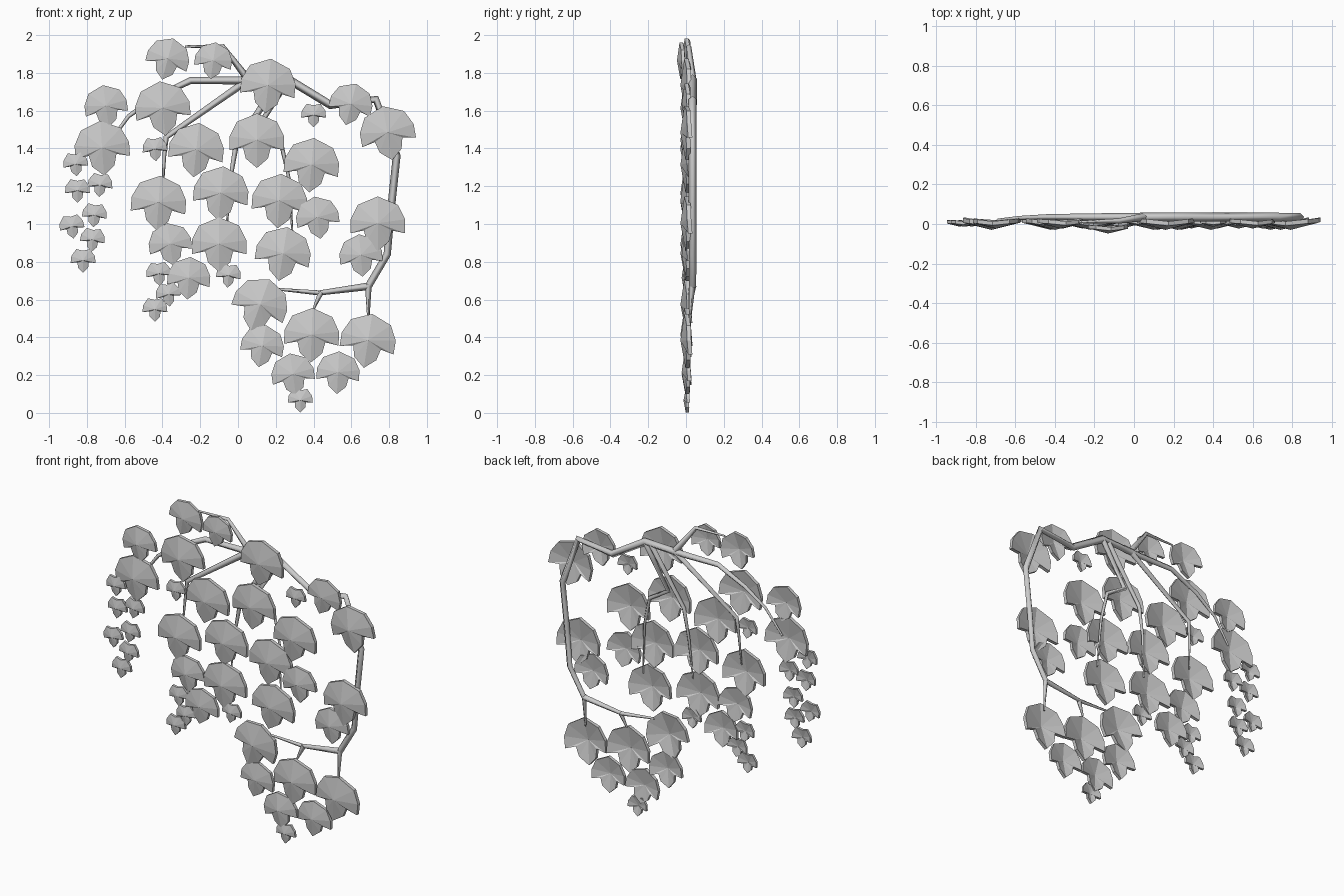
import bpy, bmesh
from math import radians
from mathutils import Matrix, Vector

if "Cube" in bpy.data.objects:
    bpy.data.objects.remove(bpy.data.objects["Cube"])

# half outlines of a leaf (x, z, depth), width 1, from stem notch to tip
BROAD = [(0, .46, -.03), (.36, .31, .01), (.49, .05, .02), (.49, -.20, .04),
         (.25, -.15, 0), (.20, -.35, .01), (0, -.52, -.01)]
SMALL = [(0, .36, -.02), (.27, .42, .01), (.46, .15, .02), (.49, -.12, .04),
         (.22, -.10, 0), (.20, -.30, .01), (0, -.50, -.01)]


def leaf(name, half, size, x, z, turn, thick, y=0.0):
    """Folded lobed leaf: front fan, matching back fan and a rim."""
    outline = half + [(-a, b, c) for a, b, c in half[-2:0:-1]]
    bm = bmesh.new()

    def fan(dy):
        ring = [bm.verts.new((a * size, c * size + dy, b * size)) for a, b, c in outline]
        mid = bm.verts.new((0, -.10 * size + dy, -.02 * size))
        return ring, mid

    front, fm = fan(0)
    back, bk = fan(thick)
    n = len(outline)
    for i in range(n):
        j = (i + 1) % n
        bm.faces.new((fm, front[i], front[j]))
        bm.faces.new((bk, back[j], back[i]))
        bm.faces.new((front[i], back[i], back[j], front[j]))
    bmesh.ops.recalc_face_normals(bm, faces=bm.faces)
    # positive turn swings the tip to the right
    bm.transform(Matrix.Translation((x, y, z)) @ Matrix.Rotation(radians(-turn), 4, 'Y'))
    me = bpy.data.meshes.new(name)
    bm.to_mesh(me)
    bm.free()
    bpy.context.collection.objects.link(bpy.data.objects.new(name, me))


def branch(name, pts, r0, r1):
    """Tapered four-sided stem; points are (x, z, y)."""
    cu = bpy.data.curves.new(name, 'CURVE')
    cu.dimensions = '3D'
    cu.bevel_depth = 1.0
    cu.bevel_resolution = 0
    cu.use_fill_caps = True
    sp = cu.splines.new('POLY')
    sp.points.add(len(pts) - 1)
    for i, (x, z, y) in enumerate(pts):
        sp.points[i].co = (x, y, z, 1)
        sp.points[i].radius = r0 + (r1 - r0) * i / (len(pts) - 1)
    ob = bpy.data.objects.new(name, cu)
    bpy.context.collection.objects.link(ob)


# leaves: x, z, turn
large = [(.16, 1.74, -6), (-.40, 1.62, 6), (-.72, 1.41, 4), (.10, 1.45, 0),
         (.79, 1.49, 10), (-.22, 1.40, -6), (-.09, 1.17, -5), (.22, 1.13, -4),
         (.39, 1.32, -5), (.24, .85, -9), (.74, 1.01, 0), (.39, .42, -2),
         (.12, .58, -20), (.69, .39, -9), (-.10, .90, 0), (-.42, 1.12, -4)]
medium = [(-.70, 1.63, 8), (-.37, 1.88, -15), (.60, 1.64, -14), (.42, 1.04, 8),
          (.65, .84, 5), (-.36, .90, 8), (-.26, .72, -4), (.13, .36, -10),
          (.29, .21, 8), (.53, .22, -3)]
small = [(-.86, 1.32, 5), (-.85, 1.18, 0), (-.73, 1.21, -5), (-.76, 1.05, -5),
         (-.88, .99, 8), (-.77, .92, -5), (-.82, .81, 0), (-.44, 1.40, 5),
         (.40, 1.58, 0), (-.42, .74, 5), (-.05, .73, -5), (-.37, .63, 8),
         (-.44, .55, 0), (.33, .07, 0)]
for i, (x, z, t) in enumerate(large):
    leaf(f"large_leaf_{i}", BROAD, .295, x, z, t, .022)
for i, (x, z, t) in enumerate(medium):
    leaf(f"medium_leaf_{i}", BROAD, .23, x, z, t, .020)
leaf("top_front_leaf", BROAD, .20, -.13, 1.87, -8, .018, -.028)
for i, (x, z, t) in enumerate(small):
    leaf(f"small_leaf_{i}", SMALL, .135, x, z, t, .016)

# woody stems behind the leaves
branch("main_stem", [(.03, 1.76, .035), (.26, 1.77, .035), (.49, 1.63, .035),
                     (.73, 1.66, .035), (.84, 1.36, .035), (.81, 1.08, .035),
                     (.79, .84, .035), (.69, .67, .035)], .024, .019)
branch("lower_cross_stem", [(.69, .67, .035), (.43, .635, .032), (.21, .655, .015)], .02, .007)
branch("lower_twig_right", [(.69, .68, .033), (.69, .48, .02)], .018, .005)
branch("lower_twig_middle", [(.44, .64, .03), (.40, .55, .02)], .016, .006)
branch("top_stem", [(.05, 1.77, .035), (-.08, 1.94, .015), (-.28, 1.94, .01)], .02, .006)
branch("left_stem", [(.05, 1.76, .035), (-.25, 1.76, .035), (-.44, 1.67, .035),
                     (-.58, 1.57, .03), (-.69, 1.42, .02)], .022, .007)
branch("left_middle_stem", [(.05, 1.76, .035), (-.38, 1.46, .035), (-.39, 1.36, .03),
                            (-.40, 1.16, .015)], .02, .005)
branch("middle_stem", [(.22, 1.76, .035), (-.01, 1.42, .035), (-.04, 1.24, .03),
                       (-.06, .98, .015)], .02, .005)
branch("right_middle_stem", [(.26, 1.76, .035), (.10, 1.50, .035), (.23, 1.42, .035),
                             (.27, 1.24, .03), (.29, .92, .015)], .02, .005)
